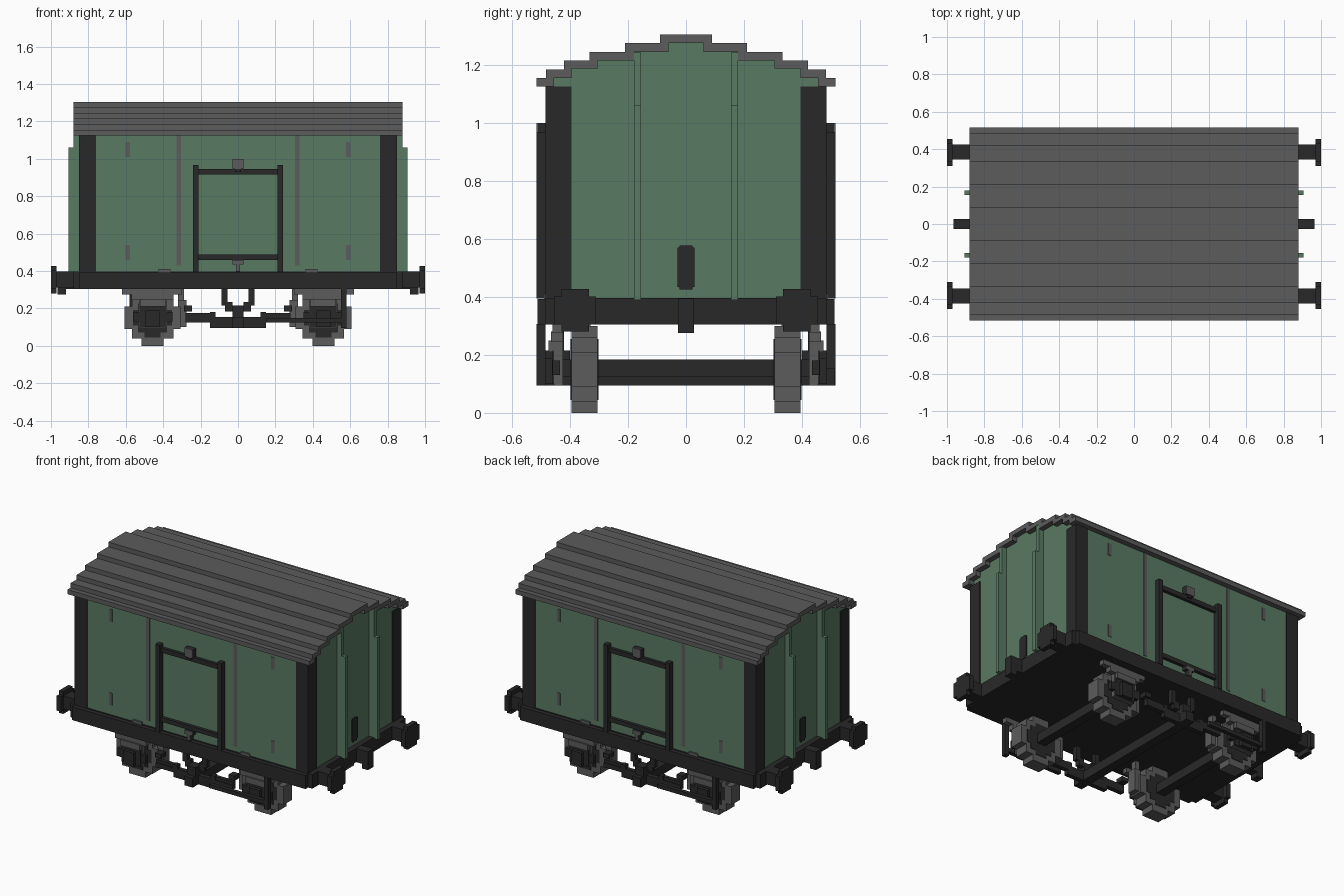
import bpy, bmesh

cube = bpy.data.objects.get("Cube")
if cube:
    bpy.data.objects.remove(cube, do_unlink=True)


def material(name, rgb):
    m = bpy.data.materials.new(name)
    m.use_nodes = True
    m.diffuse_color = (*rgb, 1)
    bsdf = m.node_tree.nodes["Principled BSDF"]
    bsdf.inputs["Base Color"].default_value = (*rgb, 1)
    bsdf.inputs["Roughness"].default_value = 0.9
    return m


GREEN = material("wagon green", (0.102, 0.195, 0.125))
GREY = material("weathered grey", (0.106, 0.106, 0.106))
BLACK = material("frame black", (0.022, 0.022, 0.022))

ONE = [(1, 1)]
TURN = [(1, 1), (-1, -1)]                      # half turn about z
ENDS = [(1, 1), (-1, 1)]                       # mirrored in x
SIDES = [(1, 1), (1, -1)]                      # mirrored in y
FOUR = [(1, 1), (-1, 1), (1, -1), (-1, -1)]


def finish(name, bm, mat):
    bmesh.ops.recalc_face_normals(bm, faces=bm.faces)
    me = bpy.data.meshes.new(name)
    bm.to_mesh(me)
    bm.free()
    me.materials.append(mat)
    ob = bpy.data.objects.new(name, me)
    bpy.context.collection.objects.link(ob)
    return ob


def part(name, mat, boxes, copies=ONE):
    """Boxes are (x0, x1, y0, y1, z0, z1), repeated for each pair of signs."""
    bm = bmesh.new()
    for sx, sy in copies:
        for x0, x1, y0, y1, z0, z1 in boxes:
            vs = bmesh.ops.create_cube(bm, size=1)["verts"]
            for v in vs:
                v.co.x = sx * ((x0 + x1) / 2 + v.co.x * (x1 - x0))
                v.co.y = sy * ((y0 + y1) / 2 + v.co.y * (y1 - y0))
                v.co.z = (z0 + z1) / 2 + v.co.z * (z1 - z0)
    return finish(name, bm, mat)


def stairs(steps):
    """Turn (half width, height) steps, centre outwards, into profile points."""
    pts, last = [], None
    for y, z in steps:
        if last is not None:
            pts.append((last, z))
        pts.append((y, z))
        last = y
    return pts


def mirrored(half):
    return half + [(-y, z) for y, z in reversed(half)]


def extrude_x(name, mat, profile, half):
    bm = bmesh.new()
    face = bm.faces.new([bm.verts.new((-half, y, z)) for y, z in profile])
    new = bmesh.ops.extrude_face_region(bm, geom=[face])["geom"]
    bmesh.ops.translate(bm, vec=(2 * half, 0, 0),
                        verts=[g for g in new if isinstance(g, bmesh.types.BMVert)])
    return finish(name, bm, mat)


# Stepped roof and the body that fills it
top = stairs([(0.09, 1.305), (0.21, 1.275), (0.333, 1.245), (0.42, 1.215),
              (0.483, 1.185), (0.515, 1.155)])
under = stairs([(0.06, 1.275), (0.18, 1.245), (0.305, 1.215), (0.395, 1.188),
                (0.455, 1.155)])
lip = [(0.515, 1.125), (0.455, 1.125)]
extrude_x("roof", GREY, top + lip + under[::-1] + [(-y, z) for y, z in under]
          + [(-y, z) for y, z in lip[::-1]] + [(-y, z) for y, z in top[::-1]], 0.88)
body_top = [(y, z + 0.004) for y, z in under]
extrude_x("body", GREEN, mirrored(body_top + [(0.455, 1.128), (0.48, 1.128),
                                              (0.48, 0.35)]), 0.845)

# Corner posts and end stanchions
part("corner_posts", BLACK, [(0.76, 0.85, 0.395, 0.485, 0.39, 1.126)], FOUR)
part("end_stanchions", GREEN, [(0.83, 0.88, 0.155, 0.18, 0.39, 1.243),
                               (0.87, 0.907, 0.155, 0.18, 0.39, 1.06)], FOUR)
part("end_plates", BLACK, [(0.843, 0.851, -0.03, 0.03, 0.435, 0.57),
                           (0.843, 0.851, -0.022, 0.022, 0.425, 0.578)], ENDS)

# Side strapping and small fittings, nearly flush with the wall
part("side_straps", GREY, [(0.305, 0.33, 0.475, 0.483, 0.43, 1.126)], FOUR)
part("side_brackets", GREY, [(0.577, 0.602, 0.475, 0.483, z, z + 0.08)
                             for z in (0.46, 1.01)], FOUR)
part("sill_bumps", GREY, [(0.36, 0.425, 0.475, 0.49, 0.39, 0.412)], FOUR)

# Door frames with their catches
part("door_frames", BLACK, [(0.21, 0.24, 0.475, 0.515, 0.395, 0.968),
                            (-0.24, -0.21, 0.475, 0.515, 0.395, 0.968),
                            (-0.21, 0.21, 0.475, 0.5, 0.915, 0.945),
                            (-0.21, 0.21, 0.475, 0.5, 0.46, 0.488)], SIDES)
part("door_catches", BLACK, [(-0.03, 0.03, 0.475, 0.51, 0.945, 1.0),
                             (-0.015, 0.015, 0.475, 0.51, 0.93, 0.95),
                             (-0.03, 0.03, 0.475, 0.51, 0.435, 0.46),
                             (-0.012, 0.012, 0.475, 0.51, 0.395, 0.44)], SIDES)
part("catch_plates", GREY, [(-0.03, 0.03, 0.51, 0.515, 0.945, 1.0),
                            (-0.03, 0.03, 0.51, 0.515, 0.435, 0.46),
                            (-0.012, 0.012, 0.51, 0.515, 0.4, 0.435)], SIDES)

# Underframe, buffers and couplings
part("underframe", BLACK, [(-0.88, 0.88, -0.485, 0.485, 0.305, 0.397),
                           (-0.85, 0.85, -0.513, 0.513, 0.305, 0.393)])
part("buffers", BLACK, [(0.87, 0.975, 0.345, 0.425, 0.312, 0.397),
                        (0.97, 1.0, 0.31, 0.455, 0.305, 0.402),
                        (0.97, 1.0, 0.335, 0.43, 0.28, 0.427)], FOUR)
part("couplings", BLACK, [(0.87, 0.965, -0.028, 0.028, 0.305, 0.395),
                          (0.92, 0.965, -0.028, 0.028, 0.275, 0.31)], ENDS)

# Stepped wheels, hub discs and axles
CX, CZ = 0.457, 0.15


def disc(r, y0, y1):
    """Three crossed boxes that make a stepped round shape."""
    return [(CX - r * a, CX + r * a, y0, y1, CZ - r * b, CZ + r * b)
            for a, b in ((1, 0.4), (0.74, 0.74), (0.4, 1))]


part("wheels", GREY, disc(0.15, 0.305, 0.395), FOUR)
part("wheel_hubs", BLACK, disc(0.105, 0.302, 0.398), FOUR)
part("axles", BLACK, [(CX - 0.03, CX + 0.03, -0.43, 0.43, 0.125, 0.185)], ENDS)

# Axle boxes hung on grey guards under the leaf springs
part("axle_guards", GREY, [(0.38, 0.53, 0.425, 0.455, 0.095, 0.306)], FOUR)
part("axle_boxes", BLACK, [(0.35, 0.56, 0.435, 0.46, 0.13, 0.18),
                           (0.385, 0.525, 0.45, 0.463, 0.1, 0.215),
                           (0.42, 0.495, 0.45, 0.485, 0.1, 0.19)], FOUR)
part("leaf_springs", GREY, [(0.30, 0.62, 0.425, 0.46, 0.275, 0.306),
                            (0.345, 0.57, 0.425, 0.465, 0.245, 0.28),
                            (0.385, 0.525, 0.425, 0.475, 0.21, 0.25)], FOUR)

# Brake gear: hangers, rods, shoes and cross shaft
part("brake_hangers", BLACK, [(0.055, 0.088, 0.42, 0.45, 0.215, 0.306),
                              (0.03, 0.07, 0.42, 0.45, 0.185, 0.235),
                              (0.0, 0.03, 0.42, 0.485, 0.095, 0.215)], FOUR)
part("brake_rods", BLACK, [(0.0, 0.28, 0.425, 0.455, 0.125, 0.155),
                           (0.0, 0.15, 0.425, 0.455, 0.095, 0.125),
                           (0.12, 0.15, 0.425, 0.455, 0.10, 0.18),
                           (0.15, 0.28, 0.425, 0.45, 0.155, 0.175),
                           (0.245, 0.29, 0.40, 0.45, 0.185, 0.215)], FOUR)
part("brake_shoes", GREY, [(0.275, 0.32, 0.32, 0.38, 0.10, 0.245),
                           (0.29, 0.32, 0.33, 0.37, 0.24, 0.306)], FOUR)
part("cross_shaft", BLACK, [(-0.03, 0.03, -0.513, 0.513, 0.095, 0.155)])

# Hand brake levers, one on each side at opposite ends
part("brake_levers", BLACK, [(0.55, 0.58, -0.515, -0.485, 0.095, 0.306),
                             (0.15, 0.56, -0.513, -0.487, 0.125, 0.15)], TURN)
